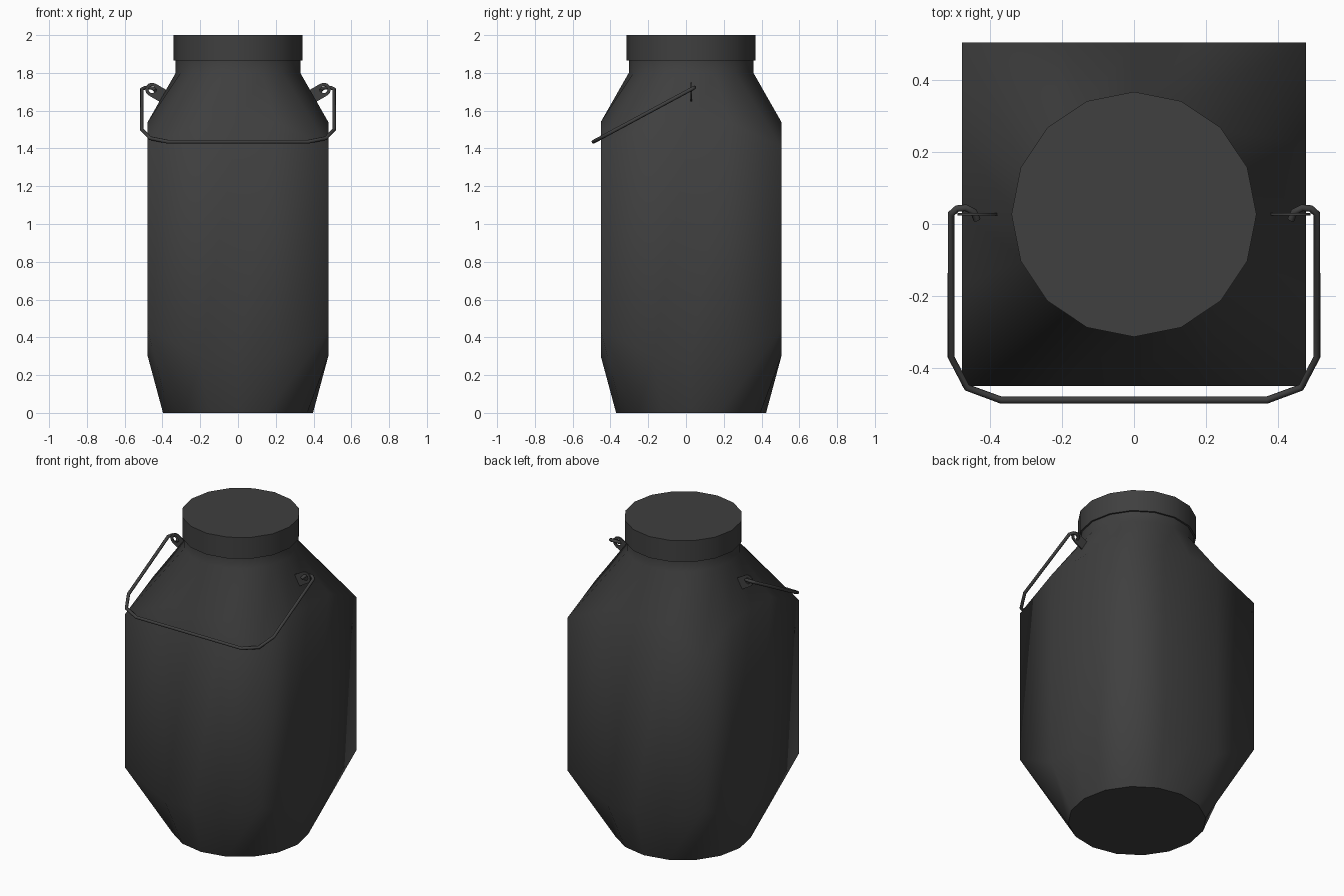
import bpy, bmesh
from math import cos, sin, pi, radians
from mathutils import Matrix, Vector

cube = bpy.data.objects.get("Cube")
if cube:
    bpy.data.objects.remove(cube, do_unlink=True)

SIDES = 16
CENTRE_Y = 0.027
HALF = 0.478

dark = bpy.data.materials.new("charcoal_metal")
dark.use_nodes = True
colour = (0.05, 0.05, 0.05, 1)
dark.diffuse_color = colour
dark.node_tree.nodes["Principled BSDF"].inputs["Base Color"].default_value = colour


def add_object(name, data):
    data.materials.append(dark)
    obj = bpy.data.objects.new(name, data)
    bpy.context.scene.collection.objects.link(obj)
    return obj


def circle(radius, z):
    return [(radius * cos(2 * pi * k / SIDES), CENTRE_Y + radius * sin(2 * pi * k / SIDES), z)
            for k in range(SIDES)]


def square(z, corner_z):
    # circle points pushed out onto a square, with the corners at their own height
    ring = []
    for k in range(SIDES):
        c, s = cos(2 * pi * k / SIDES), sin(2 * pi * k / SIDES)
        r = HALF / max(abs(c), abs(s))
        ring.append((r * c, CENTRE_Y + r * s, corner_z if k % 4 == 2 else z))
    return ring


def loft(name, rings):
    bm = bmesh.new()
    loops = [[bm.verts.new(p) for p in ring] for ring in rings]
    for low, high in zip(loops, loops[1:]):
        for k in range(SIDES):
            n = (k + 1) % SIDES
            bm.faces.new((low[k], low[n], high[n], high[k])).smooth = True
    # flat end faces with sharp rims
    for cap in (bm.faces.new(loops[0][::-1]), bm.faces.new(loops[-1])):
        for edge in cap.edges:
            edge.smooth = False
    mesh = bpy.data.meshes.new(name)
    bm.to_mesh(mesh)
    bm.free()
    return add_object(name, mesh)


# Can body: round base, square middle, round neck
loft("body", [circle(0.397, 0), square(0.30, 0.44), square(1.54, 1.41),
              circle(0.33, 1.80), circle(0.33, 1.88)])

# Lid
loft("lid", [circle(0.341, 1.865), circle(0.341, 2.0)])


def tab(name, side):
    # thin plate with a rounded tip and a hole, standing out from the shoulder
    w = 0.036
    tip = [(w * cos(radians(a)), w * sin(radians(a))) for a in range(-90, 91, 30)]
    outline = [(-0.085, -w)] + tip + [(-0.085, w)]
    hole = [(0.019 * cos(pi * k / 6), 0.019 * sin(pi * k / 6)) for k in range(12)]
    curve = bpy.data.curves.new(name, "CURVE")
    curve.dimensions = "2D"
    curve.fill_mode = "BOTH"
    curve.extrude = 0.004
    for points in (outline, hole):
        spline = curve.splines.new("POLY")
        spline.points.add(len(points) - 1)
        for point, (x, y) in zip(spline.points, points):
            point.co = (x, y, 0, 1)
        spline.use_cyclic_u = True
    obj = add_object(name, curve)
    angle = radians(30 if side > 0 else 150)
    obj.matrix_world = (Matrix.Translation((side * 0.455, CENTRE_Y, 1.712))
                        @ Matrix.Rotation(-angle, 4, "Y") @ Matrix.Rotation(pi / 2, 4, "X"))


tab("left_tab", 1)
tab("right_tab", -1)

# Wire handle hooked through both tabs and hanging at the front
half_path = [(0.437, 0.012), (0.446, 0.034), (0.468, 0.045), (0.492, 0.043), (0.509, 0.028),
             (0.509, -0.37), (0.465, -0.455), (0.37, -0.49)]
path = half_path + [(-x, y) for x, y in reversed(half_path)]
curve = bpy.data.curves.new("wire_handle", "CURVE")
curve.dimensions = "3D"
curve.bevel_depth = 0.01
curve.bevel_resolution = 2
curve.use_fill_caps = True
spline = curve.splines.new("POLY")
spline.points.add(len(path) - 1)
for point, (x, y) in zip(spline.points, path):
    point.co = (x, y, 1.72 + 0.537 * (y - 0.04), 1)
spline.use_smooth = True
add_object("wire_handle", curve)
